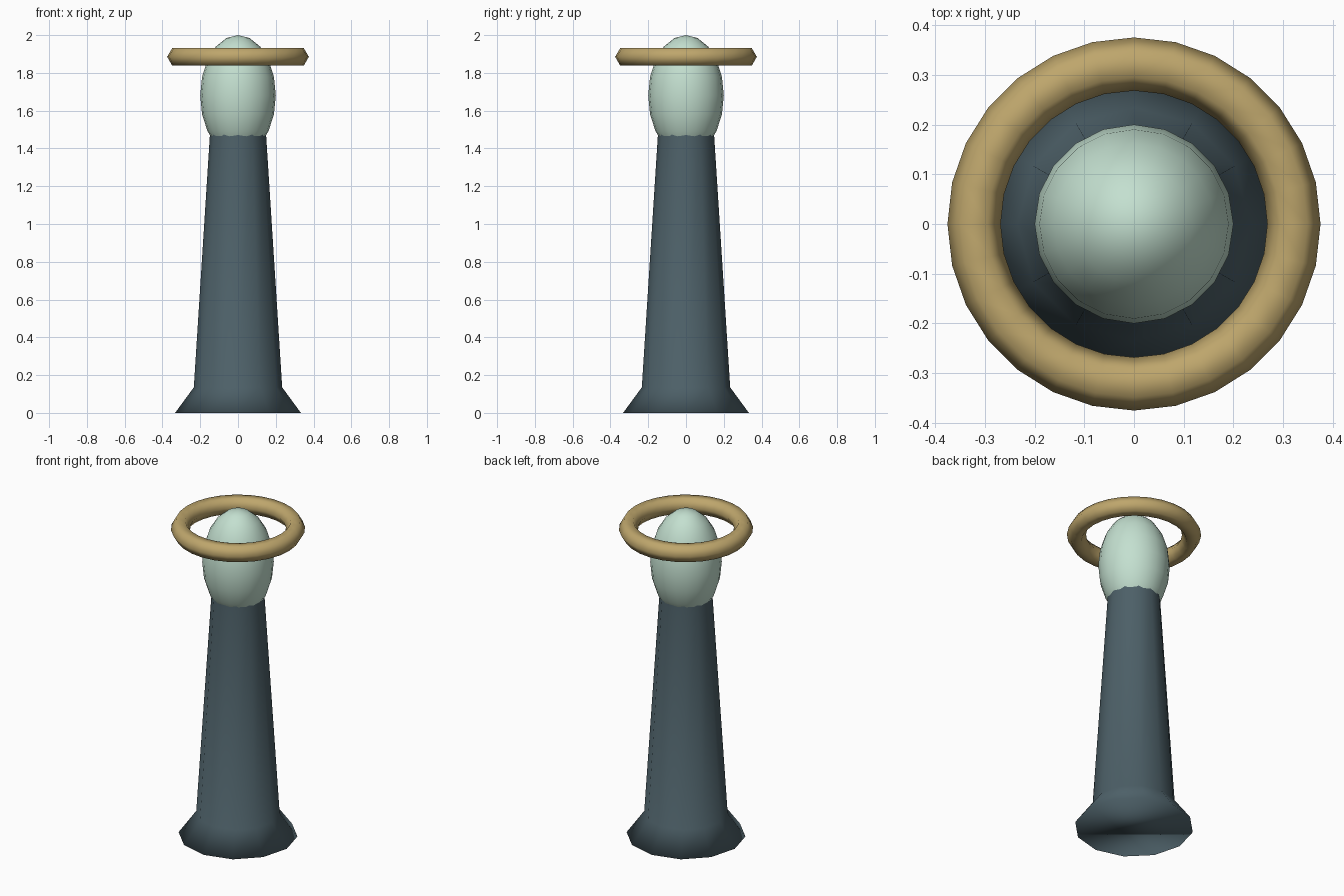
import bpy
import bmesh
import math

cube = bpy.data.objects.get("Cube")
if cube:
    bpy.data.objects.remove(cube, do_unlink=True)


def make_material(name, color):
    mat = bpy.data.materials.new(name)
    mat.use_nodes = True
    mat.diffuse_color = color
    mat.node_tree.nodes["Principled BSDF"].inputs["Base Color"].default_value = color
    return mat


slate = make_material("dark slate", (0.074, 0.117, 0.138, 1))
mint = make_material("pale mint", (0.55, 0.745, 0.63, 1))
gold = make_material("dull gold", (0.515, 0.381, 0.15, 1))


def finish(obj, name, mat):
    obj.name = name
    obj.data.materials.append(mat)
    for poly in obj.data.polygons:
        poly.use_smooth = True
    return obj


def lathe(name, profile, sides, mat):
    """Turn (radius, height) points round z and close the bottom."""
    bm = bmesh.new()
    rings = []
    for radius, height in profile:
        angles = [math.tau * i / sides for i in range(sides)]
        rings.append([bm.verts.new((radius * math.cos(a), radius * math.sin(a), height))
                      for a in angles])
    for low, high in zip(rings, rings[1:]):
        for i in range(sides):
            j = (i + 1) % sides
            bm.faces.new((low[i], low[j], high[j], high[i]))
    bm.faces.new(rings[0][::-1])
    mesh = bpy.data.meshes.new(name)
    bm.to_mesh(mesh)
    bm.free()
    obj = bpy.data.objects.new(name, mesh)
    bpy.context.collection.objects.link(obj)
    return finish(obj, name, mat)


# Tapered body with a flared foot; its top is tucked inside the head
lathe("body", [(0.333, 0), (0.234, 0.135), (0.147, 1.5)], 12, slate)

# Egg-shaped head
bpy.ops.mesh.primitive_uv_sphere_add(segments=20, ring_count=10, radius=1, location=(0, 0, 1.68))
head = finish(bpy.context.object, "head", mint)
head.scale = (0.2, 0.2, 0.32)

# Floating ring round the head
bpy.ops.mesh.primitive_torus_add(major_segments=28, minor_segments=6, major_radius=0.3215,
                                 minor_radius=0.0535, location=(0, 0, 1.885))
finish(bpy.context.object, "halo_ring", gold)
